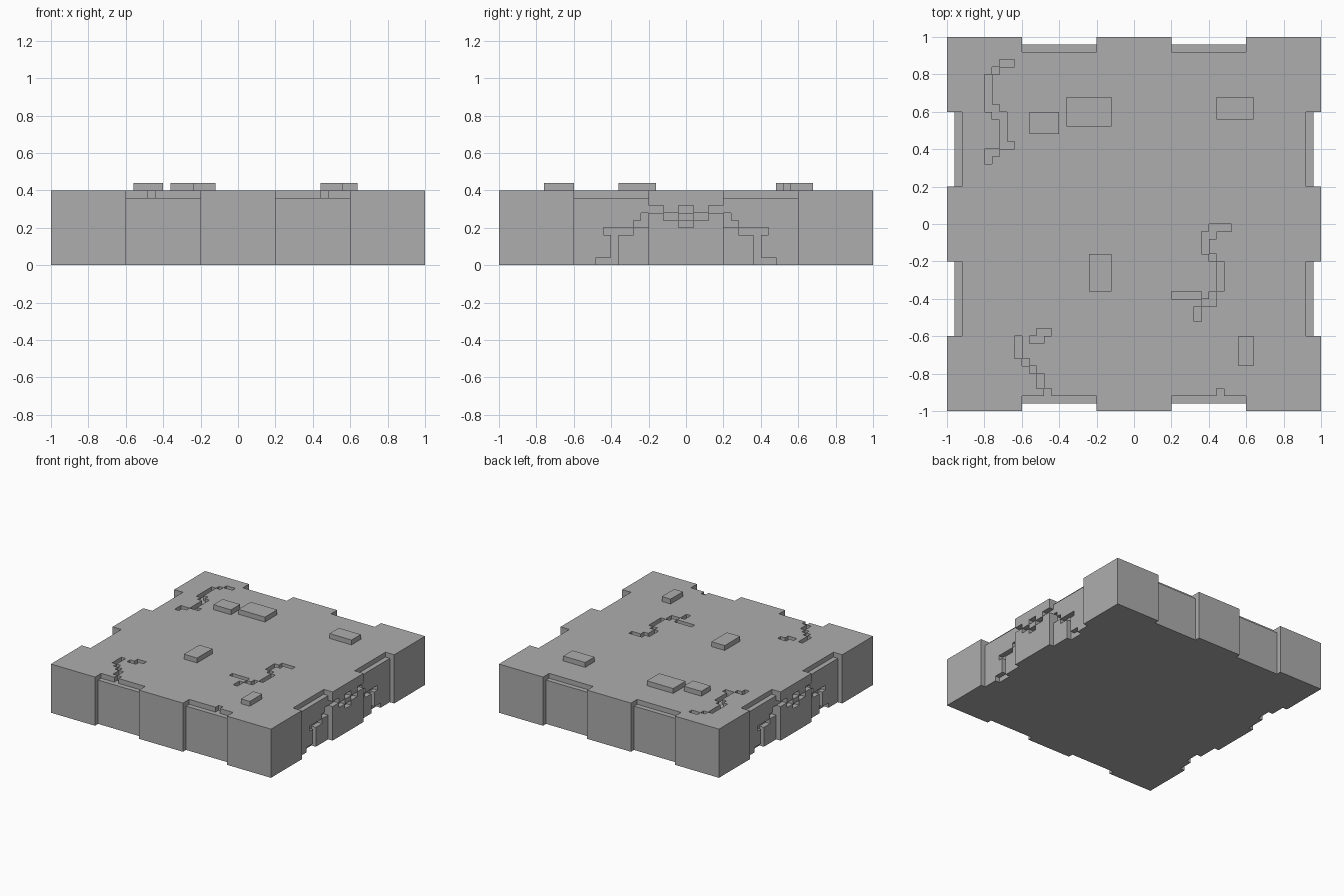
import bpy
import bmesh

old = bpy.data.objects.get("Cube")
if old:
    bpy.data.objects.remove(old, do_unlink=True)

stone = bpy.data.materials.new("grey stone")
stone.use_nodes = True
stone.diffuse_color = (0.42, 0.42, 0.42, 1)
stone.node_tree.nodes["Principled BSDF"].inputs["Base Color"].default_value = (0.42, 0.42, 0.42, 1)

U = 0.04          # carving unit
TOP = 0.4         # slab height


def add_box(bm, x0, x1, y0, y1, z0, z1):
    verts = bmesh.ops.create_cube(bm, size=1)["verts"]
    for v in verts:
        v.co.x = x1 if v.co.x > 0 else x0
        v.co.y = y1 if v.co.y > 0 else y0
        v.co.z = z1 if v.co.z > 0 else z0


def make_object(name, boxes):
    bm = bmesh.new()
    for b in boxes:
        add_box(bm, *b)
    mesh = bpy.data.meshes.new(name)
    bm.to_mesh(mesh)
    bm.free()
    mesh.materials.append(stone)
    obj = bpy.data.objects.new(name, mesh)
    bpy.context.collection.objects.link(obj)
    return obj


cuts = []

# Recessed bays with a deeper lip along the top, two on every side
for s in (-1, 1):
    for a, b in ((-0.6, -0.2), (0.2, 0.6)):
        for depth, low in ((U, -0.1), (2 * U, TOP - U)):
            near, far = sorted((s * (1 - depth), s * 1.1))
            cuts.append((near, far, a, b, low, 0.5))
            cuts.append((a, b, near, far, low, 0.5))

# Cracks in the top, in carving units: x from, x to, y from, y to
top_cracks = [
    # rear right
    (-18, -16, 21, 22), (-19, -18, 20, 21), (-20, -19, 15, 20), (-19, -18, 14, 16),
    (-18, -17, 10, 15), (-17, -16, 10, 11), (-20, -18, 9, 10), (-20, -19, 8, 9),
    # centre left
    (10, 13, -1, 0), (9, 10, -4, -1), (10, 11, -2, -1), (10, 11, -5, -4),
    (11, 12, -9, -5), (10, 11, -11, -9), (9, 10, -11, -10), (8, 9, -13, -11),
    (5, 9, -10, -9),
    # front right and front left
    (-13, -11, -15, -14), (-14, -12, -16, -15), (-16, -15, -18, -15),
    (-15, -14, -19, -18), (-14, -13, -20, -19), (-13, -12, -22, -20),
    (-12, -11, -23, -22), (11, 12, -23, -22),
]
for x0, x1, y0, y1 in top_cracks:
    cuts.append((x0 * U, x1 * U, y0 * U, y1 * U, TOP - U, 0.5))

# Arched cracks in the left and right sides: y from, y to, z from, z to
side_cracks = [
    (1, 3, 6, 7), (3, 5, 7, 8), (5, 6, 6, 7), (5, 7, 5, 6),
    (7, 9, 4, 5), (9, 10, 1, 5), (10, 11, 4, 5), (9, 12, 0, 1),
]
for s in (-1, 1):
    spans = [(-1, 1, 5, 6), (-1, 1, 7, 8)]
    for a, b, low, high in side_cracks:
        spans += [(a, b, low, high), (-b, -a, low, high)]
    for a, b, low, high in spans:
        in_bay = max(abs(a), abs(b)) > 5
        near, far = sorted((s * (1 - (2 * U if in_bay else U)), s * 1.1))
        z0 = low * U if low else -0.1
        cuts.append((near, far, a * U, b * U, z0, high * U))

# Slab with everything carved out of it
slab = make_object("stone_slab", [(-1, 1, -1, 1, 0, TOP)])
cutter = make_object("carving_cutter", cuts)
cutter.hide_render = True
mod = slab.modifiers.new("carve", "BOOLEAN")
mod.operation = "DIFFERENCE"
mod.object = cutter
mod.solver = "EXACT"
mod.use_self = True
bpy.context.view_layer.update()
graph = bpy.context.evaluated_depsgraph_get()
carved = bpy.data.meshes.new_from_object(slab.evaluated_get(graph))
slab.modifiers.clear()
slab.data = carved
bpy.data.objects.remove(cutter, do_unlink=True)

# Raised blocks on the top
raised = {
    "raised_block_rear_right": (-14, -10, 12, 15),
    "raised_block_rear_centre": (-9, -3, 13, 17),
    "raised_block_rear_left": (11, 16, 14, 17),
    "raised_block_middle": (-6, -3, -9, -4),
    "raised_block_front_left": (14, 16, -19, -15),
}
for name, (x0, x1, y0, y1) in raised.items():
    make_object(name, [(x0 * U, x1 * U, y0 * U, y1 * U, TOP, TOP + U)])
